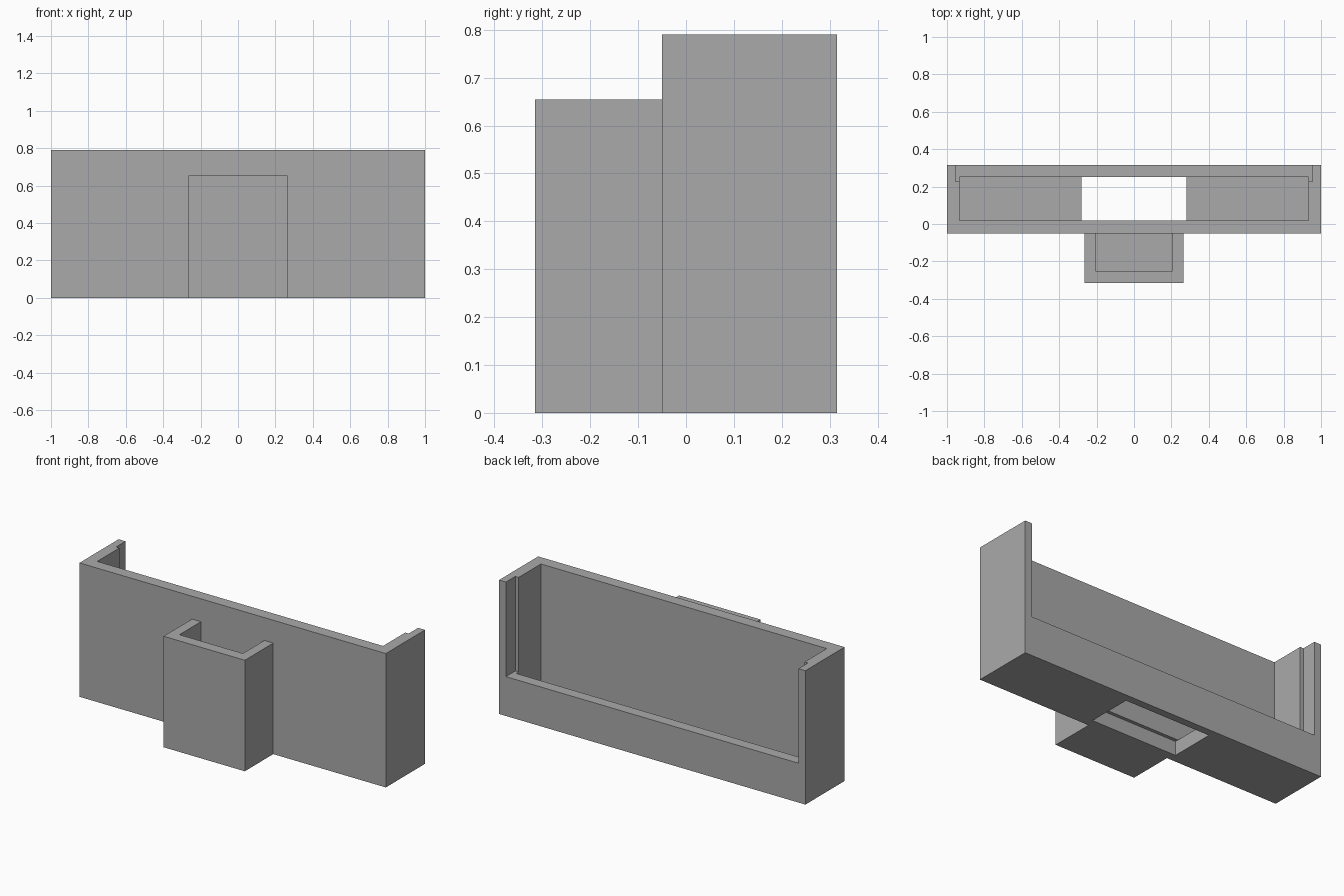
import bpy

if "Cube" in bpy.data.objects:
    bpy.data.objects.remove(bpy.data.objects["Cube"], do_unlink=True)

grey = bpy.data.materials.new("plain grey")
grey.use_nodes = True
colour = (0.4, 0.4, 0.4, 1)
grey.diffuse_color = colour
grey.node_tree.nodes["Principled BSDF"].inputs["Base Color"].default_value = colour


def block(name, half_width, y, z):
    """Box centred on x = 0, spanning the given y and z ranges."""
    bpy.ops.mesh.primitive_cube_add(size=1)
    obj = bpy.context.object
    obj.name = name
    for v in obj.data.vertices:
        v.co = (2 * half_width * v.co.x,
                y[0] + (v.co.y + 0.5) * (y[1] - y[0]),
                z[0] + (v.co.z + 0.5) * (z[1] - z[0]))
    obj.data.materials.append(grey)
    return obj


def carve(target, half_width, y, z):
    """Cut a box-shaped space out of the target."""
    cutter = block("cutter", half_width, y, z)
    cutter.hide_render = True
    mod = target.modifiers.new("carve", "BOOLEAN")
    mod.operation = "DIFFERENCE"
    mod.solver = "EXACT"
    mod.object = cutter
    bpy.context.view_layer.objects.active = target
    bpy.ops.object.modifier_apply(modifier=mod.name)
    bpy.data.objects.remove(cutter, do_unlink=True)


FLOOR = 0.083
ABOVE = 1.0

# Wide tray: bottom opening, main pocket, then the wider slot over the low back wall
tray = block("tray", 1.0, (-0.05, 0.315), (0, 0.79))
carve(tray, 0.28, (0.0, 0.27), (-0.1, FLOOR))
carve(tray, 0.933, (0.02, 0.25), (FLOOR, ABOVE))
carve(tray, 0.955, (0.227, 0.5), (0.232, ABOVE))

# Small holder on the front, open at the top and closed behind by the tray
holder = block("front_holder", 0.265, (-0.315, -0.05), (0, 0.655))
carve(holder, 0.207, (-0.25, 0.1), (0.065, ABOVE))
